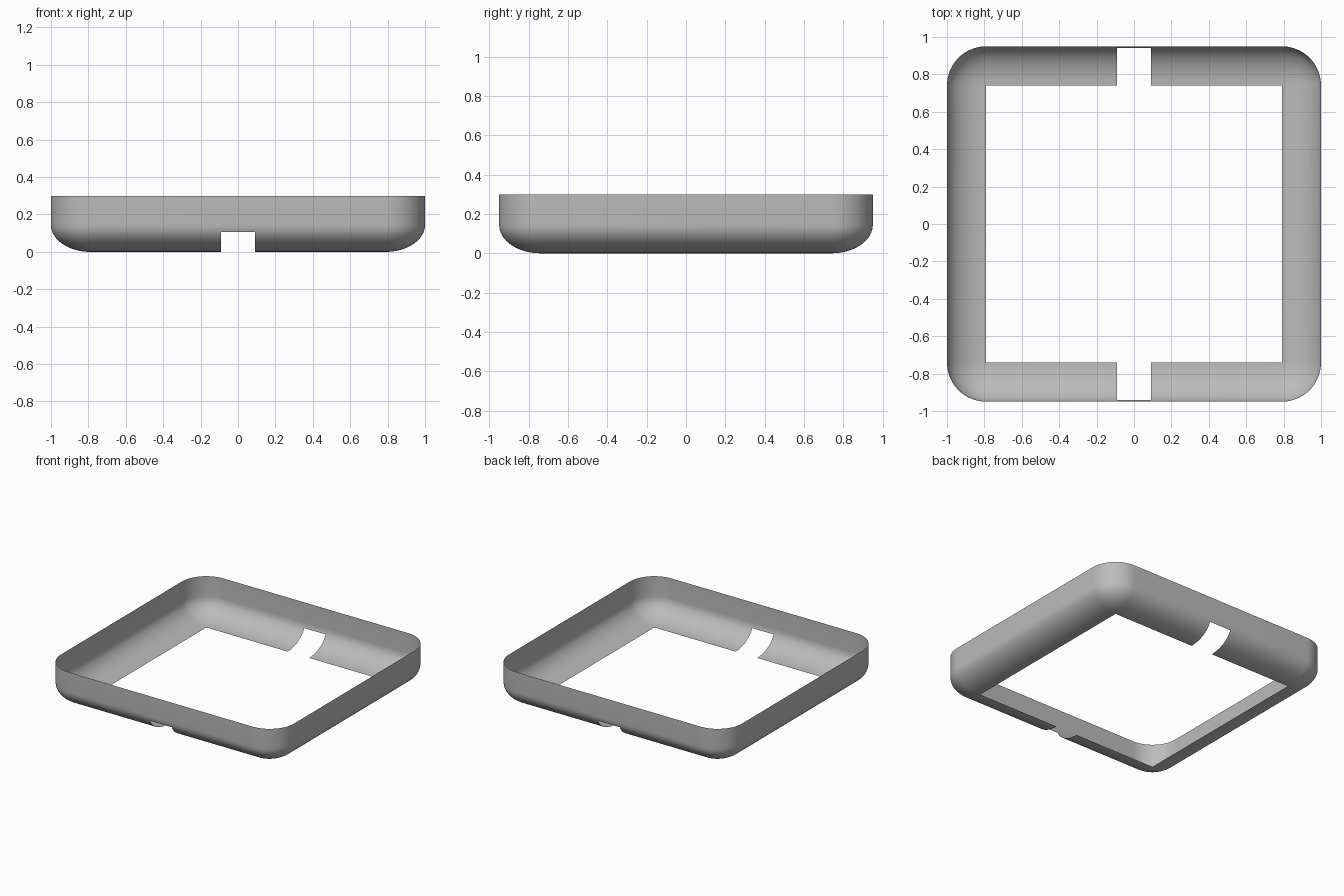
import bpy, bmesh
from math import sin, cos, asin, pi, radians

cube = bpy.data.objects.get("Cube")
if cube:
    bpy.data.objects.remove(cube, do_unlink=True)

HALF_X, HALF_Y, HEIGHT = 1.0, 0.95, 0.30
RADIUS = 0.21            # corner radius and inward reach of the lip
CURVE_HEIGHT = 0.145     # height of the rounded lower edge
NOTCH_HALF, NOTCH_TOP = 0.092, 0.105
STEPS = 16

grey = bpy.data.materials.new("grey")
grey.use_nodes = True
colour = (0.5, 0.5, 0.5, 1)
grey.diffuse_color = colour
grey.node_tree.nodes["Principled BSDF"].inputs["Base Color"].default_value = colour


def outline(inset):
    """Rounded rectangle, with extra points where the notches are cut."""
    r = RADIUS - inset
    cx, cy = HALF_X - RADIUS, HALF_Y - RADIUS
    points = []
    for quarter, (sx, sy) in enumerate([(1, 1), (-1, 1), (-1, -1), (1, -1)]):
        for i in range(STEPS + 1):
            a = (quarter + i / STEPS) * pi / 2
            points.append((sx * cx + r * cos(a), sy * cy + r * sin(a)))
        if sx == sy:     # after these corners runs a back or front side
            y = sy * (cy + r)
            points += [(sx * NOTCH_HALF, y), (-sx * NOTCH_HALF, y)] if sx > 0 else []
        if (sx, sy) == (-1, -1):
            points += [(-NOTCH_HALF, -cy - r), (NOTCH_HALF, -cy - r)]
    return points


# Wall profile: straight rim, then an elliptical sweep inward to the floor
angles = sorted([i / STEPS * pi / 2 for i in range(STEPS + 1)]
                + [asin(1 - NOTCH_TOP / CURVE_HEIGHT)])
profile = [(0, HEIGHT)] + [(RADIUS * (1 - cos(a)), CURVE_HEIGHT * (1 - sin(a))) for a in angles]

bm = bmesh.new()
rings = [[bm.verts.new((x, y, z)) for x, y in outline(inset)] for inset, z in profile]
for upper, lower in zip(rings, rings[1:]):
    n = len(upper)
    for i in range(n):
        j = (i + 1) % n
        quad = (upper[i], lower[i], lower[j], upper[j])
        in_notch = all(abs(v.co.x) < NOTCH_HALF + 0.001 and v.co.z < NOTCH_TOP + 0.001
                       for v in quad)
        if not in_notch:
            bm.faces.new(quad)
bmesh.ops.remove_doubles(bm, verts=bm.verts, dist=0.0002)

mesh = bpy.data.meshes.new("rounded_frame")
bm.to_mesh(mesh)
bm.free()
mesh.materials.append(grey)
frame = bpy.data.objects.new("rounded_frame", mesh)
bpy.context.collection.objects.link(frame)
bpy.context.view_layer.objects.active = frame
frame.select_set(True)
bpy.ops.object.shade_smooth_by_angle(angle=radians(40))
